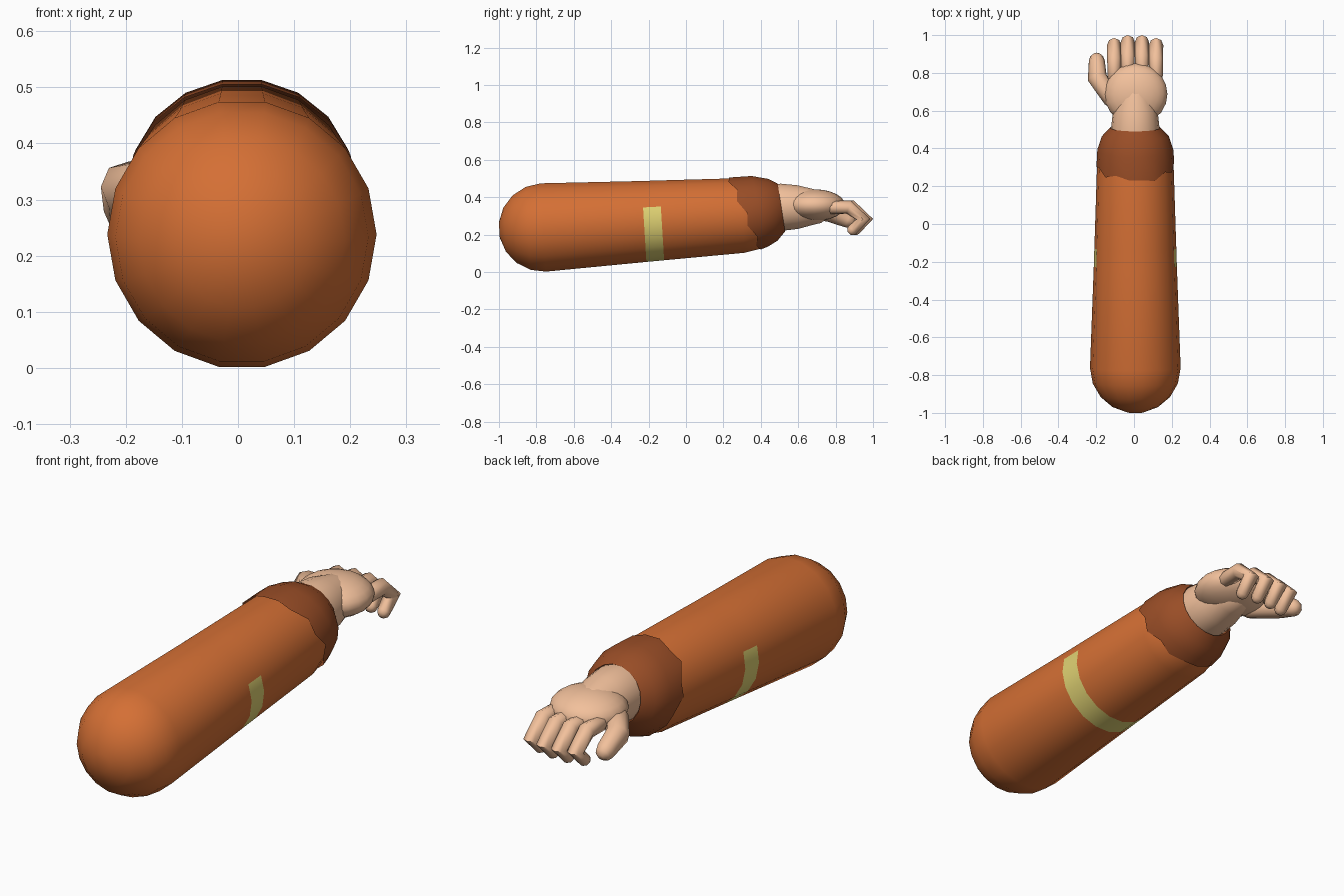
import bpy, bmesh
from math import sin, cos, pi, radians
from mathutils import Vector

if "Cube" in bpy.data.objects:
    bpy.data.objects.remove(bpy.data.objects["Cube"])


def material(name, rgb):
    m = bpy.data.materials.new(name)
    m.diffuse_color = (*rgb, 1)
    m.use_nodes = True
    m.node_tree.nodes["Principled BSDF"].inputs["Base Color"].default_value = m.diffuse_color
    return m


ORANGE = material("orange_cloth", (0.66, 0.16, 0.035))
DARK = material("dark_cloth", (0.32, 0.075, 0.02))
YELLOW = material("yellow_band", (0.74, 0.64, 0.17))
SKIN = material("skin", (0.89, 0.53, 0.33))


def ring(c, d, r, n):
    """Circle of n points around c, facing along d."""
    d = Vector(d).normalized()
    side = Vector((1, 0, 0))
    side = (side - d * side.dot(d)).normalized()
    up = side.cross(d)
    return [Vector(c) + side * r * cos(2 * pi * k / n) + up * r * sin(2 * pi * k / n)
            for k in range(n)]


def finish(obj, angle):
    bpy.ops.object.select_all(action='DESELECT')
    obj.select_set(True)
    bpy.context.view_layer.objects.active = obj
    bpy.ops.object.shade_smooth_by_angle(angle=radians(angle))


def skin_rings(name, rings, mats, angle=35, pick=None, caps=True):
    """Bridge a list of rings into one object; pick(i, k) chooses the material slot."""
    bm = bmesh.new()
    loops = [[bm.verts.new(p) for p in r] for r in rings]
    n = len(loops[0])
    for i, (a, b) in enumerate(zip(loops, loops[1:])):
        for k in range(n):
            f = bm.faces.new((a[k], a[(k + 1) % n], b[(k + 1) % n], b[k]))
            if pick:
                f.material_index = pick(i, k)
    if caps:
        bm.faces.new(loops[0])
        bm.faces.new(loops[-1])
    bmesh.ops.recalc_face_normals(bm, faces=bm.faces)
    me = bpy.data.meshes.new(name)
    bm.to_mesh(me)
    bm.free()
    for m in mats:
        me.materials.append(m)
    obj = bpy.data.objects.new(name, me)
    bpy.context.collection.objects.link(obj)
    finish(obj, angle)
    return obj


def limb(pts, radii, n, start=(), end=()):
    """Rings along a path, with domes at the given latitudes on either end."""
    pts = [Vector(p) for p in pts]
    segs = [(b - a).normalized() for a, b in zip(pts, pts[1:])]
    dirs = [segs[0]] + [a + b for a, b in zip(segs, segs[1:])] + [segs[-1]]
    out = [ring(pts[0] - segs[0] * radii[0] * sin(radians(t)), segs[0],
                radii[0] * cos(radians(t)), n) for t in start]
    out += [ring(p, d, r, n) for p, d, r in zip(pts, dirs, radii)]
    out += [ring(pts[-1] + segs[-1] * radii[-1] * sin(radians(t)), segs[-1],
                 radii[-1] * cos(radians(t)), n) for t in end]
    return out


CX = 0.007

# Sleeve: tapered capsule with the band coloured on its lower faces
path = [(CX, -0.762, 0.238), (CX, -0.225, 0.270), (CX, -0.13, 0.276),
        (CX, 0.30, 0.302), (CX, 0.40, 0.309), (CX, 0.45, 0.313)]
sleeve = limb(path, [0.24, 0.22, 0.217, 0.203, 0.184, 0.15], 18, start=(80, 60, 40, 20))
skin_rings("sleeve", sleeve, [ORANGE, YELLOW],
           pick=lambda i, k: int(i == 5 and (k == 0 or k >= 8)))

# Cuff: slanted rings given by top point, bottom point (y, z) and half width
cuff = []
for i, (ty, tz, by, bz, w) in enumerate([(0.23, 0.508, 0.40, 0.117, 0.206),
                                         (0.35, 0.516, 0.44, 0.133, 0.201),
                                         (0.44, 0.500, 0.49, 0.165, 0.177),
                                         (0.49, 0.475, 0.53, 0.215, 0.134),
                                         (0.45, 0.450, 0.48, 0.240, 0.110)]):
    mid = Vector((CX, (ty + by) / 2, (tz + bz) / 2))
    half = Vector((0, (ty - by) / 2, (tz - bz) / 2))
    loop = []
    for k in range(18):
        a = 2 * pi * k / 18
        p = mid + Vector((w * cos(a), 0, 0)) + half * sin(a)
        if i == 0 and abs(sin(a)) < 0.95:
            p.y += 0.014 * (-1) ** k      # ragged hem
        loop.append(p)
    cuff.append(loop)
skin_rings("cuff", cuff, [DARK], caps=False)

# Wrist
wrist = limb([(CX, 0.42, 0.342), (CX, 0.51, 0.346), (CX, 0.60, 0.347), (CX, 0.68, 0.348)],
             [0.122, 0.128, 0.118, 0.097], 18, end=(25, 50, 75))
skin_rings("wrist", wrist, [SKIN], 40)

# Palm
bpy.ops.mesh.primitive_uv_sphere_add(segments=20, ring_count=12, location=(0.01, 0.688, 0.357))
palm = bpy.context.object
palm.name = "palm"
palm.scale = (0.167, 0.163, 0.085)
bpy.ops.object.transform_apply(location=False, rotation=False, scale=True)
palm.data.materials.append(SKIN)
finish(palm, 60)

# Curled fingers
for i, (x, dy) in enumerate([(-0.105, -0.015), (-0.033, 0), (0.042, 0), (0.117, -0.015)]):
    pts = [(x, 0.79 + dy, 0.345), (x, 0.885 + dy, 0.347),
           (x, 0.962 + dy, 0.282), (x, 0.905 + dy, 0.225)]
    skin_rings(f"finger_{i + 1}", limb(pts, [0.035, 0.037, 0.038, 0.029], 8,
                                       start=(60,), end=(30, 65)), [SKIN], 50)

# Thumb
thumb = limb([(-0.115, 0.66, 0.335), (-0.195, 0.775, 0.318), (-0.197, 0.865, 0.278)],
             [0.048, 0.052, 0.042], 8, start=(50,), end=(35, 70))
skin_rings("thumb", thumb, [SKIN], 50)
